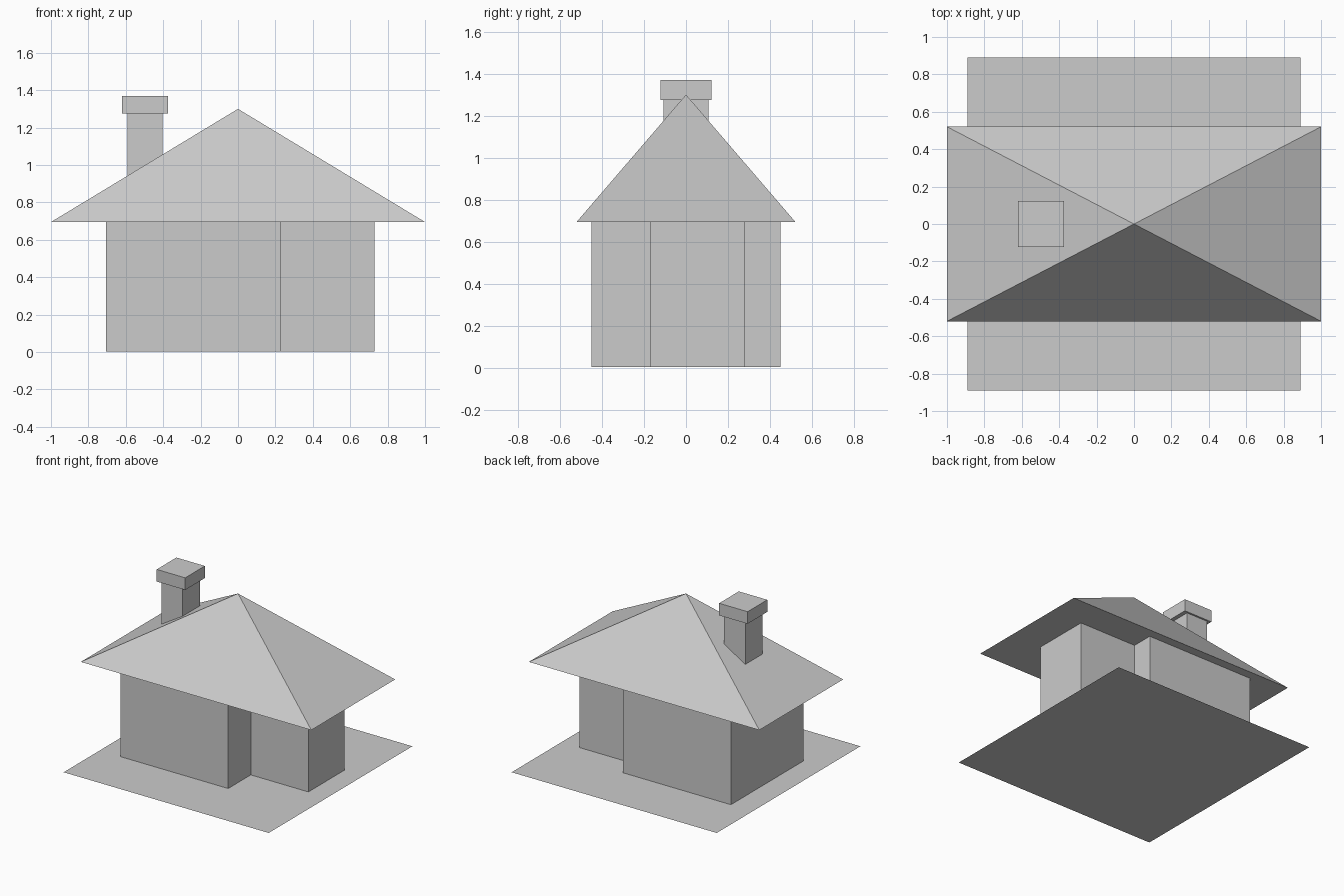
import bpy

if "Cube" in bpy.data.objects:
    bpy.data.objects.remove(bpy.data.objects["Cube"])

EAVE, APEX = 0.695, 1.30


def add_mesh(name, verts, faces):
    mesh = bpy.data.meshes.new(name)
    mesh.from_pydata(verts, [], faces)
    obj = bpy.data.objects.new(name, mesh)
    bpy.context.collection.objects.link(obj)
    return obj


def rectangle(x0, x1, y0, y1):
    return [(x0, y0), (x1, y0), (x1, y1), (x0, y1)]


def prism(name, outline, z0, z1, caps=True):
    """Extrude a counter-clockwise outline straight up."""
    n = len(outline)
    verts = [(x, y, z) for z in (z0, z1) for x, y in outline]
    faces = [(i, (i + 1) % n, (i + 1) % n + n, i + n) for i in range(n)]
    if caps:
        faces += [tuple(reversed(range(n))), tuple(range(n, 2 * n))]
    return add_mesh(name, verts, faces)


# Flat ground slab
add_mesh("ground_plate", [(x, y, 0) for x, y in rectangle(-0.89, 0.89, -0.89, 0.89)],
         [(0, 1, 2, 3)])

# Walls: wide main room with a narrower wing on the right
footprint = [(-0.705, -0.45), (0.23, -0.45), (0.23, -0.17), (0.73, -0.17),
             (0.73, 0.28), (0.23, 0.28), (0.23, 0.45), (-0.705, 0.45)]
prism("walls", footprint, 0.004, EAVE, caps=False)

# Pyramid roof with a closed underside
eaves = [(x, y, EAVE) for x, y in rectangle(-1, 1, -0.52, 0.52)]
add_mesh("roof", eaves + [(0, 0, APEX)],
         [(i, (i + 1) % 4, 4) for i in range(4)] + [(3, 2, 1, 0)])

# Chimney shaft, sunk into the roof, and its cap
prism("chimney_shaft", rectangle(-0.59, -0.405, -0.108, 0.108), 0.92, 1.275)
prism("chimney_cap", rectangle(-0.62, -0.373, -0.122, 0.122), 1.275, 1.37)
